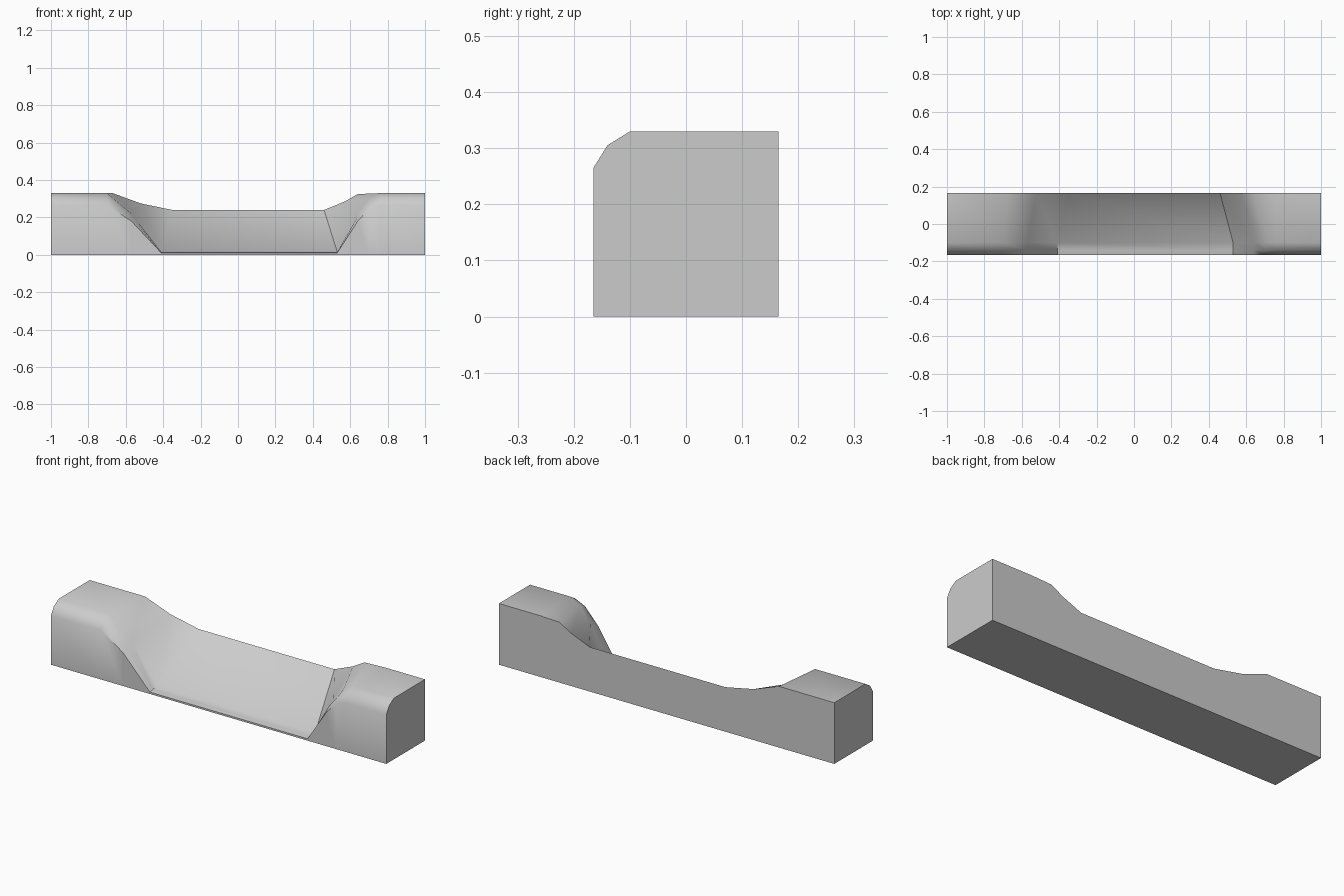
import bpy, bmesh
from math import radians

if "Cube" in bpy.data.objects:
    bpy.data.objects.remove(bpy.data.objects["Cube"])

HALF = 0.165

# Stations along the kerb: back x, back z, front x, front z, shoulder z, drop amount
# (drop only eases the two shoulder rails between kerb height and ramp foot)
STATIONS = [
    (-1.00, 0.33, -1.00, 0.265, 0.33),
    (-0.67, 0.33, -0.70, 0.265, 0.33),
    (-0.52, 0.275, -0.57, 0.18, 0.22),
    (-0.35, 0.24, -0.41, 0.01, 0.018),
    (0.46, 0.24, 0.53, 0.01, 0.018),
    (0.57, 0.285, 0.64, 0.18, 0.22),
    (0.64, 0.325, 0.70, 0.245, 0.30),
    (0.76, 0.33, 0.76, 0.265, 0.33),
    (1.00, 0.33, 1.00, 0.265, 0.33),
]


def section(bx, bz, fx, fz, sz):
    """Closed cross-section: back, rounded front shoulder, front, base."""
    mid_z = fz + (sz - fz) * 0.62
    return [
        (bx, HALF, 0), (bx, HALF, bz),
        (fx, -0.10, sz), (fx, -0.14, mid_z), (fx, -HALF, fz),
        (fx, -HALF, 0),
    ]


# Loft the sections into one solid kerb
bm = bmesh.new()
rings = [[bm.verts.new(p) for p in section(*s)] for s in STATIONS]
for a, b in zip(rings, rings[1:]):
    for i in range(len(a)):
        j = (i + 1) % len(a)
        bm.faces.new((a[i], a[j], b[j], b[i]))
bm.faces.new(rings[0])
bm.faces.new(rings[-1])
bmesh.ops.recalc_face_normals(bm, faces=bm.faces)

mesh = bpy.data.meshes.new("dropped_kerb")
bm.to_mesh(mesh)
bm.free()
kerb = bpy.data.objects.new("dropped_kerb", mesh)
bpy.context.collection.objects.link(kerb)

# Soft shading over the ramp and shoulder, crisp box edges
bpy.context.view_layer.objects.active = kerb
kerb.select_set(True)
bpy.ops.object.shade_smooth_by_angle(angle=radians(36))
